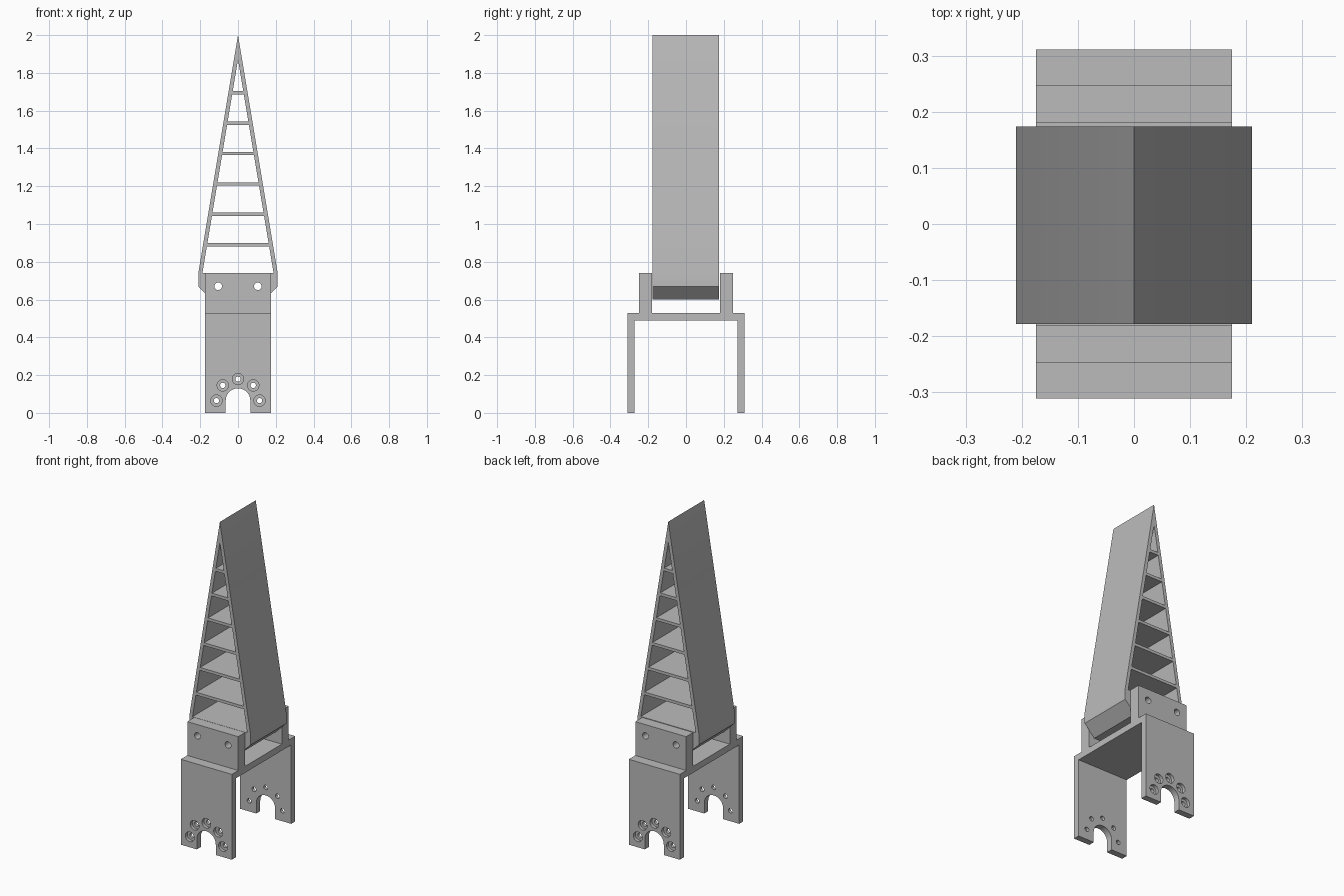
import bpy, bmesh
from math import cos, sin, pi, radians

cube = bpy.data.objects.get("Cube")
if cube:
    bpy.data.objects.remove(cube, do_unlink=True)

grey = bpy.data.materials.new("plain grey")
grey.use_nodes = True
GREY = (0.5, 0.5, 0.5, 1)
grey.diffuse_color = GREY
grey.node_tree.nodes["Principled BSDF"].inputs["Base Color"].default_value = GREY


def prism(bm, outline, axis, start, end):
    """Extrude a closed outline, given in the plane across axis, along x or y."""
    def place(p, d):
        return (d, p[0], p[1]) if axis == "x" else (p[0], d, p[1])
    face = bm.faces.new([bm.verts.new(place(p, start)) for p in outline])
    out = bmesh.ops.extrude_face_region(bm, geom=[face])["geom"]
    shift = (end - start, 0, 0) if axis == "x" else (0, end - start, 0)
    bmesh.ops.translate(bm, vec=shift,
                        verts=[v for v in out if isinstance(v, bmesh.types.BMVert)])


def build(name, prisms):
    bm = bmesh.new()
    for spec in prisms:
        prism(bm, *spec)
    bmesh.ops.recalc_face_normals(bm, faces=bm.faces)
    mesh = bpy.data.meshes.new(name)
    bm.to_mesh(mesh)
    bm.free()
    mesh.materials.append(grey)
    obj = bpy.data.objects.new(name, mesh)
    bpy.context.collection.objects.link(obj)
    return obj


def cut(obj, prisms):
    cutter = build("cutter", prisms)
    cutter.hide_render = True
    mod = obj.modifiers.new("cut", "BOOLEAN")
    mod.operation, mod.solver, mod.object = "DIFFERENCE", "EXACT", cutter
    bpy.context.view_layer.objects.active = obj
    bpy.ops.object.modifier_apply(modifier=mod.name)
    bpy.data.objects.remove(cutter, do_unlink=True)


def circle(x, z, r, n=32):
    return [(x + r * cos(2 * pi * i / n), z + r * sin(2 * pi * i / n)) for i in range(n)]


def mirrored(half):
    return half + [(-u, v) for u, v in reversed(half)]


# Bracket: two legs, a bridge plate and two lugs in one profile
LEG_OUT, LEG_IN, HALF_W = 0.311, 0.272, 0.175
half = [(0.18, 0.53), (0.18, 0.74), (0.248, 0.74), (0.248, 0.53),
        (LEG_OUT, 0.53), (LEG_OUT, 0), (LEG_IN, 0), (LEG_IN, 0.49)]
bracket = build("bracket", [(mirrored(half), "x", -HALF_W, HALF_W)])

# Screw holes in a fan around the arched shaft notch
AXLE_Z, NOTCH_R, FAN_R = 0.065, 0.065, 0.114
fan = [(FAN_R * cos(i * pi / 4), AXLE_Z + FAN_R * sin(i * pi / 4)) for i in range(5)]
arch = [(NOTCH_R * cos(i * pi / 24), AXLE_Z + NOTCH_R * sin(i * pi / 24)) for i in range(25)]
notch = [(NOTCH_R, -0.1)] + arch + [(-NOTCH_R, -0.1)]
pins = [circle(s * 0.105, 0.67, 0.02) for s in (-1, 1)]
cut(bracket, [(circle(x, z, 0.03), "y", s * 0.291, s * 0.4)
              for x, z in fan for s in (-1, 1)])
cut(bracket, [(o, "y", -0.5, 0.5)
              for o in [notch] + pins + [circle(x, z, 0.014) for x, z in fan]])

# Finger: tapered wedge with a chamfered foot
APEX, BASE, SLOPE = 2.0, 0.74, 1 / 6
wedge = [(0, APEX), (0.21, BASE), (0.21, 0.67), (0.14, 0.6),
         (-0.14, 0.6), (-0.21, 0.67), (-0.21, BASE)]
finger = build("finger", [(wedge, "y", -0.178, 0.174)])

# Windows between the cross ribs
INNER_APEX, RIB = 1.87, 0.009
ribs = [0.89 + 0.161 * i for i in range(6)]
lows = [BASE] + [z + RIB for z in ribs]
highs = [z - RIB for z in ribs]


def inner(z):
    return (INNER_APEX - z) * SLOPE


windows = [[(-inner(a), a), (inner(a), a), (inner(b), b), (-inner(b), b)]
           for a, b in zip(lows, highs)]
windows.append([(-inner(lows[-1]), lows[-1]), (inner(lows[-1]), lows[-1]), (0, INNER_APEX)])
cut(finger, [(o, "y", -0.5, 0.5) for o in windows + pins])

# Smooth the round holes, keep the flat edges sharp
for obj in (bracket, finger):
    bpy.ops.object.select_all(action="DESELECT")
    obj.select_set(True)
    bpy.context.view_layer.objects.active = obj
    bpy.ops.object.shade_smooth_by_angle(angle=radians(30))
